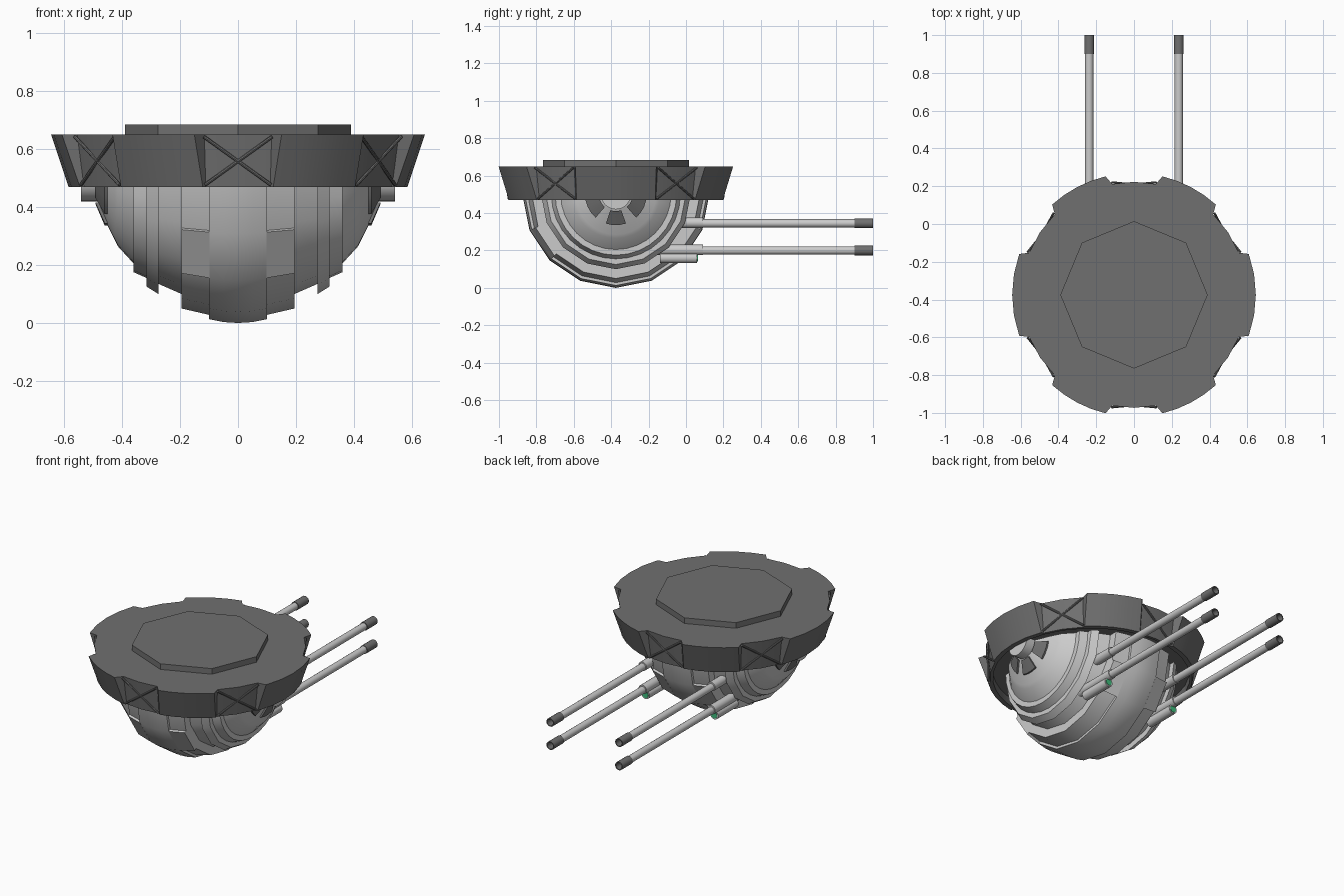
import bpy, bmesh
from math import sin, cos, pi, radians
from mathutils import Vector

if "Cube" in bpy.data.objects:
    bpy.data.objects.remove(bpy.data.objects["Cube"])

CY, CZ = -0.375, 0.5      # turret centre


def colour(name, rgb):
    m = bpy.data.materials.new(name)
    m.diffuse_color = (*rgb, 1)
    m.use_nodes = True
    m.node_tree.nodes["Principled BSDF"].inputs["Base Color"].default_value = m.diffuse_color
    return m


green = colour("green_lens", (.05, .5, .2))
dark = colour("dark_metal", (.16, .16, .16))


def make(name, bm, mat=None):
    bmesh.ops.remove_doubles(bm, verts=bm.verts, dist=1e-5)
    bmesh.ops.recalc_face_normals(bm, faces=bm.faces)
    me = bpy.data.meshes.new(name)
    bm.to_mesh(me)
    bm.free()
    ob = bpy.data.objects.new(name, me)
    bpy.context.collection.objects.link(ob)
    if mat:
        me.materials.append(mat)
    bpy.ops.object.select_all(action='DESELECT')
    ob.select_set(True)
    bpy.context.view_layer.objects.active = ob
    bpy.ops.object.shade_smooth_by_angle(angle=radians(28))
    return ob


def revolve(name, prof, a0=0, a1=180, n=8, closed=False, mat=None):
    """Sweep (x, radius) profile about the sideways axis; 0 = front, 90 = down."""
    bm = bmesh.new()
    rows = []
    for i in range(n + 1):
        a = radians(a0 + (a1 - a0) * i / n)
        rows.append([bm.verts.new((x, CY - r * cos(a), CZ - r * sin(a))) for x, r in prof])
    m = len(prof)
    for p, q in zip(rows, rows[1:]):
        for j in range(m if closed else m - 1):
            k = (j + 1) % m
            bm.faces.new((p[j], p[k], q[k], q[j]))
    if closed:
        bm.faces.new(rows[0])
        bm.faces.new(rows[-1])
    return make(name, bm, mat)


def lathe_between(name, start, end, prof, n=16, mat=None):
    """Turned part along start->end; prof = (distance, radius)."""
    bm = bmesh.new()
    start = Vector(start)
    d = (Vector(end) - start).normalized()
    u = d.orthogonal().normalized()
    v = d.cross(u)
    rows = [[bm.verts.new(start + d * t + (u * cos(2 * pi * i / n) + v * sin(2 * pi * i / n)) * r)
             for i in range(n)] for t, r in prof]
    for p, q in zip(rows, rows[1:]):
        for i in range(n):
            k = (i + 1) % n
            bm.faces.new((p[i], p[k], q[k], q[i]))
    bm.faces.new(rows[0])
    bm.faces.new(rows[-1])
    return make(name, bm, mat)


# Ring with six lobes and six notches
def polar(a, r, z):
    return (r * cos(radians(a)), CY + r * sin(radians(a)), z)


notches = [(33.7, 14.1), (90, 13.5), (146.3, 14.1), (213.7, 14.1), (270, 13.5), (326.3, 14.1)]
top, low, rim, ceil = [], [], [], []
for i, (c, h) in enumerate(notches):
    c2, h2 = notches[(i + 1) % 6]
    c2 += 360 if c2 < c else 0
    pts = [(c + d, .598, c + d, .573) for d in (2.3 - h, 0, h - 2.3)]
    for k in range(5):
        t = k / 4
        pts.append((c + h + (c2 - h2 - c - h) * t, .645,
                    c + h - 1.5 + (c2 - h2 - c - h + 3) * t, .585))
    for at, rt, ab, rb in pts:
        top.append(polar(at, rt, .65))
        low.append(polar(ab, rb, .47))
        rim.append(polar(ab, .557, .47))
        ceil.append(polar(ab, .557, .52))
bm = bmesh.new()
loops = [[bm.verts.new(p) for p in L] for L in (top, low, rim, ceil)]
for p, q in zip(loops, loops[1:]):
    for i in range(len(p)):
        k = (i + 1) % len(p)
        bm.faces.new((p[i], p[k], q[k], q[i]))
bm.faces.new(loops[0])
bm.faces.new(loops[-1])
make("mount_ring", bm, dark)

# Crossed braces in each notch
for c, h in notches:
    for s in (-1, 1):
        a = Vector(polar(c - s * (h - 2.3), .607, .643))
        b = Vector(polar(c + s * (h - 2.3), .584, .477))
        lathe_between("notch_brace", a, b, [(0, .006), ((b - a).length, .006)], 8, dark)

# Octagonal top plate
lathe_between("top_plate", (0, CY, .645), (0, CY, 1), [(0, .39), (.04, .39)], 8, dark)

# Ball shell: centre band and stepped side ribs
half = [(.1, .487), (.1, .472), (.195, .45), (.195, .40), (.275, .365), (.275, .40),
        (.315, .375), (.315, .345)]
revolve("ball_band", [(-x, r) for x, r in half[::-1]] + [(-.05, .497), (0, .5), (.05, .497)] + half)
side = [(.315, .345), (.36, .325), (.36, .295), (.415, .235), (.425, .215),
        (.45, .165), (.485, .08), (.542, .08), (.542, 0)]
for s in (-1, 1):
    revolve("ball_side", [(s * x, r) for x, r in side], n=16)
    # Raised filler pads on the band
    for a in (22.5, 135):
        revolve("band_pad", [(s * x, r) for x, r in
                             [(.098, .488), (.195, .465), (.195, .42), (.098, .42)]],
                a, a + 22.5, 1, True)
    # Wedges round each hub
    for a in (30, 90, 150):
        revolve("hub_wedge", [(s * x, r) for x, r in
                              [(.445, .165), (.460, .165), (.492, .09), (.470, .09)]],
                a - 19, a + 19, 3, True, dark)

# Paired guns
for s in (-1, 1):
    x = s * .237
    for z, y0, y1 in ((.345, -.1, .09), (.2, -.2, .09)):
        lathe_between("gun_barrel", (x, y0, z), (x, 1, z), [(0, .022), (.92 - y0, .022)])
        lathe_between("gun_sleeve", (x, y0, z + .003), (x, 1, z + .003),
                      [(0, .028), (y1 - y0, .028)])
        lathe_between("gun_muzzle", (x, .9, z), (x, 1, z),
                      [(0, .021), (0, .026), (.1, .026), (.1, .020), (.05, .018)], mat=dark)
    # Sight tube with lens under the lower gun
    lathe_between("sight_tube", (x, -.14, .16), (x, 1, .16), [(0, .028), (.2, .028)])
    lathe_between("sight_lens", (x, .055, .16), (x, 1, .16), [(0, .02), (.008, .02)], 12, green)
    # Bracket joining sight and gun
    bm = bmesh.new()
    bmesh.ops.create_cube(bm, size=1)
    for v in bm.verts:
        v.co = (x + v.co.x * .03, -.04 + v.co.y * .19, .18 + v.co.z * .04)
    make("sight_bracket", bm)
